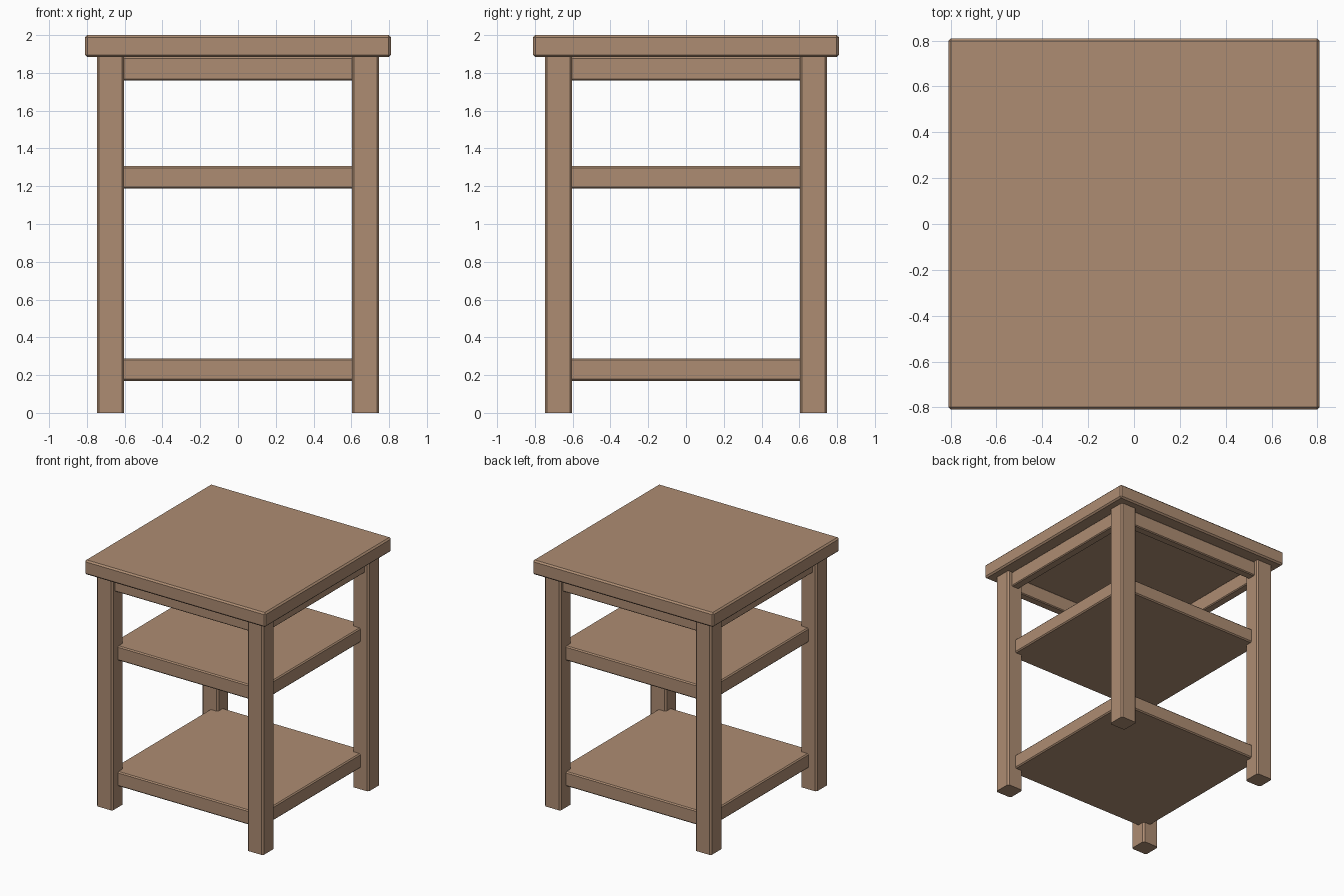
import bpy, bmesh
from mathutils import Vector

if "Cube" in bpy.data.objects:
    bpy.data.objects.remove(bpy.data.objects["Cube"])

wood = bpy.data.materials.new("warm wood")
wood.diffuse_color = (0.42, 0.265, 0.17, 1)
wood.use_nodes = True
wood.node_tree.nodes["Principled BSDF"].inputs["Base Color"].default_value = wood.diffuse_color


def box(name, lo, hi, bevel, vertical_only=False):
    """Box from corner to corner with flat chamfered edges."""
    lo, hi = Vector(lo), Vector(hi)
    bm = bmesh.new()
    bmesh.ops.create_cube(bm, size=1)
    for v in bm.verts:
        v.co = Vector([(lo[i] + hi[i]) / 2 + v.co[i] * (hi[i] - lo[i]) for i in range(3)])
    edges = [e for e in bm.edges
             if not vertical_only or abs(e.verts[0].co.z - e.verts[1].co.z) > 0.01]
    bmesh.ops.bevel(bm, geom=edges, offset=bevel, segments=1, affect='EDGES')
    mesh = bpy.data.meshes.new(name)
    bm.to_mesh(mesh)
    bm.free()
    mesh.materials.append(wood)
    ob = bpy.data.objects.new(name, mesh)
    bpy.context.collection.objects.link(ob)
    return ob


# Overhanging table top
TOP = 1.883
box("table_top", (-0.81, -0.81, TOP), (0.81, 0.81, 2.0), 0.012)

# Four legs, chamfered along their length
IN, OUT = 0.603, 0.747
for sx, side in ((-1, "left"), (1, "right")):
    for sy, end in ((-1, "front"), (1, "back")):
        xs = sorted((sx * IN, sx * OUT))
        ys = sorted((sy * IN, sy * OUT))
        box(f"{end}_{side}_leg", (xs[0], ys[0], 0), (xs[1], ys[1], TOP), 0.012, True)

# Two shelves, housed into the legs
for name, z0, z1 in (("lower_shelf", 0.17, 0.288), ("middle_shelf", 1.188, 1.306)):
    box(name, (-0.675, -0.675, z0), (0.675, 0.675, z1), 0.009)

# Apron rails under the top, running between the legs
A0, A1, END = 0.64, 0.71, 0.63
for s, fb, lr in ((-1, "front", "left"), (1, "back", "right")):
    a, b = sorted((s * A0, s * A1))
    box(f"{fb}_apron", (-END, a, 1.76), (END, b, TOP), 0.007)
    box(f"{lr}_apron", (a, -END, 1.76), (b, END, TOP), 0.007)
